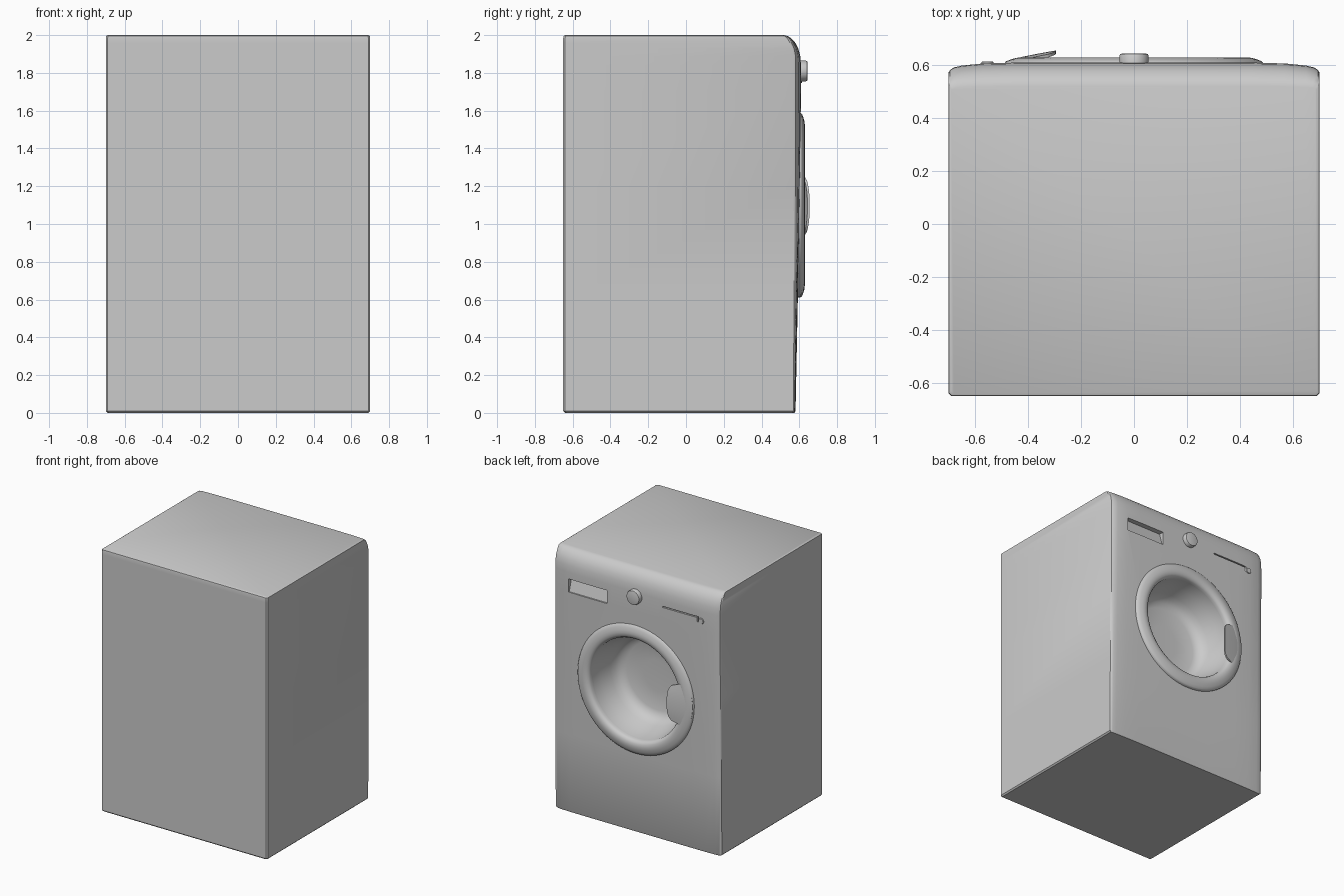
import bpy, bmesh, math
from mathutils import Vector

if "Cube" in bpy.data.objects:
    bpy.data.objects.remove(bpy.data.objects["Cube"])


def make(name, verts, faces, angle=30):
    """Mesh object with outward normals and smooth shading by angle."""
    bm = bmesh.new()
    vs = [bm.verts.new(v) for v in verts]
    for f in faces:
        bm.faces.new([vs[i] for i in f])
    bmesh.ops.remove_doubles(bm, verts=bm.verts, dist=1e-5)
    bmesh.ops.recalc_face_normals(bm, faces=bm.faces)
    me = bpy.data.meshes.new(name)
    bm.to_mesh(me)
    bm.free()
    ob = bpy.data.objects.new(name, me)
    bpy.context.collection.objects.link(ob)
    smooth(ob, angle)
    return ob


def smooth(ob, angle=30):
    bpy.ops.object.select_all(action='DESELECT')
    ob.select_set(True)
    bpy.context.view_layer.objects.active = ob
    bpy.ops.object.shade_smooth_by_angle(angle=math.radians(angle))


def loft(name, rings, cap=True, angle=30):
    n = len(rings[0])
    verts = [p for r in rings for p in r]
    faces = [(k * n + i, k * n + (i + 1) % n, (k + 1) * n + (i + 1) % n, (k + 1) * n + i)
             for k in range(len(rings) - 1) for i in range(n)]
    if cap:
        faces += [tuple(range(n)), tuple(range(len(verts) - n, len(verts)))]
    return make(name, verts, faces, angle)


def revolve(name, profile, x, z, n=64, cap=True, angle=30):
    """Turn (radius, y) points about the y axis through (x, z)."""
    ts = [2 * math.pi * i / n for i in range(n)]
    return loft(name, [[(x + r * math.cos(t), y, z + r * math.sin(t)) for t in ts]
                       for r, y in profile], cap, angle)


def cut(ob, cutter):
    cutter.hide_render = True
    m = ob.modifiers.new("cut", 'BOOLEAN')
    m.operation, m.object, m.solver = 'DIFFERENCE', cutter, 'EXACT'
    bpy.context.view_layer.objects.active = ob
    bpy.ops.object.modifier_apply(modifier=m.name)
    bpy.data.objects.remove(cutter)


def prism(name, yz, x0, x1):
    return loft(name, [[(x, y, z) for y, z in yz] for x in (x0, x1)])


# Cabinet: flat back and sides, gently bowed front with a rounded top edge
drops = [(.70, .040), (.695, .028), (.68, .018), (.65, .011), (.57, .003), (.45, 0), (.2, 0)]
levels = [(0, .575, .3, .01), (.01, .58, .3, 0), (.6, .592, .5, 0), (1.2, .602, .8, 0),
          (1.7, .609, 1, 0), (1.84, .609, 1, 0), (1.89, .605, .9, 0), (1.93, .594, .8, 0),
          (1.96, .578, .7, 0), (1.985, .555, .5, 0), (1.995, .538, .4, .002), (2, .52, .3, .01)]
rings = []
for z, f, k, inset in levels:
    right = [(x - (inset if x > .6 else 0), f - d * k) for x, d in drops]
    ring = [(.69 - inset, -.65 + inset), (.70 - inset, -.64 + inset)] + right
    ring += [(-x, y) for x, y in reversed(ring)]
    rings.append([(x, y, z) for x, y in ring])
body = loft("cabinet", rings)

# Drum opening, drawer recess and display groove
CZ = 1.10
cut(body, revolve("drum_cutter", [(.385, .72), (.385, .59), (.365, .5), (.34, .42), (.325, .385),
                                  (.30, .355), (.26, .34), (.12, .333)], 0, CZ))
cut(body, prism("drawer_cutter", [(.57, 1.79), (.598, 1.69), (.7, 1.69), (.7, 1.79)], .24, .565))
for x0, x1, z0, z1 in [(-.53, -.23, 1.786, 1.795), (-.53, -.52, 1.755, 1.795)]:
    cut(body, prism("groove_cutter", [(.595, z0), (.7, z0), (.7, z1), (.595, z1)], x0, x1))
smooth(body)

# Door ring
revolve("door_ring", [(.49, .575), (.49, .605), (.482, .614), (.465, .621), (.445, .627),
                      (.425, .629), (.405, .626), (.39, .617), (.382, .603), (.38, .58)],
        0, CZ, 72, cap=False, angle=50)

# Door handle: a flared tab rising from the ring
nu, nv = 8, 16
top, low = [], []
for j in range(nv + 1):
    s = -1 + 2 * j / nv
    bulge = (1 - abs(s) ** 4) ** .5
    x_out = -.485 + .035 * s * s
    x_in = -.385 + .09 * bulge
    for i in range(nu + 1):
        u = i / nu
        x = x_out + (x_in - x_out) * u
        y = .614 + .041 * (u ** .8) * (.35 + .65 * bulge * (1 - .4 * s * s))
        z = CZ - .005 + .155 * s
        top.append((x, y, z))
        low.append((x, y - .004 - .018 * (1 - u) - .008 * u, z))
w = nu + 1
N = len(top)
faces = []
for j in range(nv):
    for i in range(nu):
        a = j * w + i
        q = (a, a + 1, a + w + 1, a + w)
        faces += [q, tuple(N + v for v in reversed(q))]
rim = ([i for i in range(w)] + [j * w + nu for j in range(1, nv + 1)]
       + [nv * w + i for i in range(nu - 1, -1, -1)] + [j * w for j in range(nv - 1, 0, -1)])
faces += [(a, b, N + b, N + a) for a, b in zip(rim, rim[1:] + rim[:1])]
make("door_handle", top + low, faces, 40)

# Programme knob and power button
revolve("knob", [(.055, .6), (.055, .635), (.052, .641), (.046, .643)], 0, 1.81, 32)
revolve("power_button", [(.022, .595), (.022, .611), (.019, .614)], -.553, 1.768, 24)
